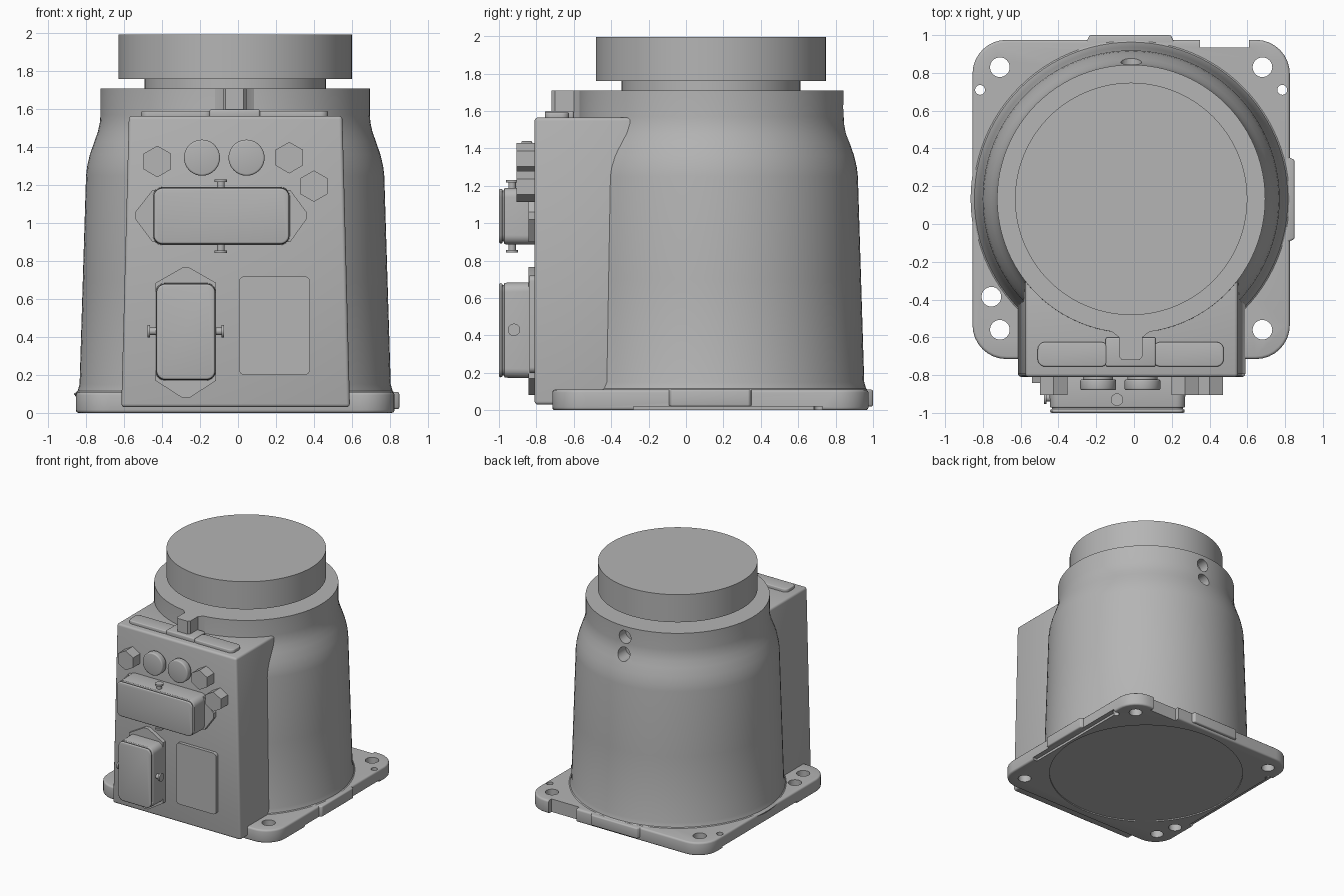
import bpy, bmesh, math
from mathutils import Matrix, Vector

cube = bpy.data.objects.get("Cube")
if cube:
    bpy.data.objects.remove(cube)

grey = bpy.data.materials.new("cast_grey")
grey.use_nodes = True
grey.diffuse_color = (0.46, 0.46, 0.46, 1)
grey.node_tree.nodes["Principled BSDF"].inputs["Base Color"].default_value = (0.46, 0.46, 0.46, 1)

CX, CY = -0.015, 0.133      # axis of the round body
WALL = -0.81                # front wall of the housing


def activate(ob):
    bpy.ops.object.select_all(action='DESELECT')
    ob.select_set(True)
    bpy.context.view_layer.objects.active = ob


def finish(name, bm, bevel=0.0, segments=3):
    bmesh.ops.recalc_face_normals(bm, faces=bm.faces[:])
    me = bpy.data.meshes.new(name)
    bm.to_mesh(me)
    bm.free()
    me.materials.append(grey)
    ob = bpy.data.objects.new(name, me)
    bpy.context.collection.objects.link(ob)
    activate(ob)
    if bevel:
        m = ob.modifiers.new("round_edges", 'BEVEL')
        m.width, m.segments = bevel, segments
        m.limit_method, m.angle_limit = 'ANGLE', math.radians(40)
        bpy.ops.object.modifier_apply(modifier=m.name)
    bpy.ops.object.shade_smooth_by_angle(angle=math.radians(32))
    return ob


def prism(name, pts, lo, hi, axis='z', bevel=0.0, scale_end=1.0):
    """Extrude a 2D outline along z, or an xz outline along y."""
    bm = bmesh.new()
    mid = sum((Vector(p) for p in pts), Vector((0, 0))) / len(pts)
    rings = []
    for w, s in ((lo, 1.0), (hi, scale_end)):
        flat = [mid + (Vector(p) - mid) * s for p in pts]
        rings.append([bm.verts.new((p.x, p.y, w) if axis == 'z' else (p.x, w, p.y)) for p in flat])
    a, b = rings
    bm.faces.new(a)
    bm.faces.new(b)
    for i in range(len(a)):
        j = (i + 1) % len(a)
        bm.faces.new((a[i], a[j], b[j], b[i]))
    return finish(name, bm, bevel)


def rounded(x0, x1, y0, y1, r, n=8):
    pts = []
    for k, (cx, cy) in enumerate(((x1 - r, y1 - r), (x0 + r, y1 - r), (x0 + r, y0 + r), (x1 - r, y0 + r))):
        for i in range(n + 1):
            t = (k + i / n) * math.pi / 2
            pts.append((cx + r * math.cos(t), cy + r * math.sin(t)))
    return pts


def ngon(cx, cy, r, n=32, turn=0.0):
    return [(cx + r * math.cos(turn + math.tau * i / n), cy + r * math.sin(turn + math.tau * i / n))
            for i in range(n)]


def box(x0, x1, y0, y1):
    return [(x0, y0), (x1, y0), (x1, y1), (x0, y1)]


def lathe(name, profile, steps=96):
    bm = bmesh.new()
    vs = [bm.verts.new((CX + r, CY, z)) for r, z in profile]
    es = [bm.edges.new(p) for p in zip(vs, vs[1:])]
    bmesh.ops.spin(bm, geom=vs + es, cent=(CX, CY, 0), axis=(0, 0, 1), angle=math.tau, steps=steps)
    bmesh.ops.remove_doubles(bm, verts=bm.verts[:], dist=0.0005)
    return finish(name, bm)


def cut(ob, cutters):
    for c in cutters:
        activate(ob)
        m = ob.modifiers.new("cut", 'BOOLEAN')
        m.operation, m.solver, m.object = 'DIFFERENCE', 'EXACT', c
        bpy.ops.object.modifier_apply(modifier=m.name)
        bpy.data.objects.remove(c)
    activate(ob)
    bpy.ops.object.shade_smooth_by_angle(angle=math.radians(32))


# Round body with flared shoulder, and the two blind holes at the back
body = lathe("round_body", [(0, 0.01), (0.79, 0.01), (0.85, 0.1), (0.83, 0.116), (0.82, 0.15), (0.803, 0.7),
                            (0.786, 1.25), (0.78, 1.3), (0.766, 1.36), (0.742, 1.43), (0.724, 1.48),
                            (0.713, 1.53), (0.71, 1.57), (0.71, 1.71), (0, 1.71)])
cut(body, [prism("hole_cutter", ngon(CX, z, 0.055), CY + 0.62, CY + 0.9, 'y') for z in (1.62, 1.48)])

# Neck and turntable on top
lathe("neck", [(0, 1.69), (0.478, 1.69), (0.478, 1.78), (0, 1.78)])
lathe("turntable", [(0, 1.76), (0.615, 1.76), (0.615, 1.995), (0, 1.995)], 128)

# Base plate with bolt holes, notch and relieved edges
plate = prism("base_plate", rounded(-0.855, 0.825, -0.715, 0.975, 0.18), 0, 0.11, bevel=0.015)
holes = [(-0.71, 0.83, 0.052), (0.68, 0.83, 0.052), (-0.755, -0.385, 0.052), (-0.71, -0.56, 0.052),
         (0.68, -0.56, 0.052), (-0.815, 0.71, 0.026), (0.785, 0.71, 0.026)]
cutters = [prism("bolt_cutter", ngon(x, y, r), -0.1, 0.3) for x, y, r in holes]
cutters.append(prism("centre_cutter", ngon(CX, CY, 0.777, 96), -0.1, 0.3))
cutters.append(prism("notch_cutter", box(0.35, 0.61, 0.935, 1.1), -0.1, 0.3))
for x0, x1 in ((-1.0, -0.815), (0.785, 1.0)):
    cutters.append(prism("edge_cutter", box(x0, x1, -0.28, 0.73), -0.1, 0.02))
cut(plate, cutters)
prism("side_pad", [(0.78, -0.11), (0.85, -0.08), (0.85, 0.34), (0.78, 0.37)], 0.02, 0.11, bevel=0.01)
prism("back_pad", [(-0.27, 0.93), (-0.235, 1.0), (0.195, 1.0), (0.23, 0.93)], 0.02, 0.11, bevel=0.01)

# Tapered front housing
prism("front_housing", [(-0.615, 0.03), (0.59, 0.03), (0.55, 1.565), (-0.575, 1.565)],
      WALL, -0.2, 'y', bevel=0.018)

# Key tab and raised strips on the housing top
prism("key_tab", [(-0.17, -0.54), (-0.11, -0.575), (-0.08, -0.6), (-0.08, -0.7), (-0.065, -0.72),
                  (0.03, -0.72), (0.045, -0.7), (0.045, -0.6), (0.075, -0.575), (0.14, -0.54)], 1.55, 1.71)
for x0, x1 in ((-0.51, -0.135), (0.1, 0.475)):
    prism("top_strip", rounded(x0, x1, -0.755, -0.625, 0.04), 1.55, 1.592, bevel=0.008)
prism("strip_bridge", box(-0.15, 0.115, -0.755, -0.6), 1.55, 1.6, bevel=0.01)


# Connectors: flange, tapered shell, groove, cap
def connector(name, flange, x0, x1, z0, z1):
    prism(name + "_flange", flange, WALL + 0.02, -0.843, 'y')
    prism(name + "_shell", rounded(x0, x1, z0, z1, 0.05), WALL + 0.02, -0.972, 'y', 0.006, 0.985)
    g = 0.016
    prism(name + "_groove", rounded(x0 + g, x1 - g, z0 + g, z1 - g, 0.04), -0.95, -0.985, 'y')
    g = 0.006
    prism(name + "_cap", rounded(x0 + g, x1 - g, z0 + g, z1 - g, 0.045), -0.98, -1.0, 'y', 0.01)


def screw(name, base, direction):
    """Thin locking pin with a flat head."""
    bm = bmesh.new()
    d = Vector(direction)
    rot = d.to_track_quat('Z', 'Y').to_matrix().to_4x4()
    for r, length, start in ((0.02, 0.05, -0.02), (0.033, 0.014, 0.028)):
        place = Matrix.Translation(Vector(base) + d * (start + length / 2)) @ rot
        bmesh.ops.create_cone(bm, cap_ends=True, segments=24, radius1=r, radius2=r, depth=length, matrix=place)
    finish(name, bm)


connector("wide_connector", [(-0.54, 1.02), (-0.54, 1.06), (-0.45, 1.175), (0.275, 1.175),
                             (0.36, 1.06), (0.36, 1.02), (0.275, 0.9), (-0.45, 0.9)], -0.45, 0.275, 0.885, 1.19)
connector("tall_connector", [(-0.295, 0.765), (-0.255, 0.765), (-0.115, 0.685), (-0.115, 0.17),
                             (-0.255, 0.08), (-0.295, 0.08), (-0.435, 0.17), (-0.435, 0.685)],
          -0.435, -0.115, 0.17, 0.685)
for s in (-1, 1):
    screw("wide_connector_pin", (-0.09, -0.93, 1.037 + s * 0.152), (0, 0, s))
    screw("tall_connector_pin", (-0.275 + s * 0.16, -0.92, 0.43), (s, 0, 0))

# Cover panel, round plugs and hex plugs
prism("cover_panel", rounded(0.005, 0.38, 0.2, 0.72, 0.03), WALL + 0.02, -0.838, 'y')
for x in (-0.19, 0.045):
    prism("round_plug_neck", ngon(x, 1.345, 0.08, 40), WALL + 0.02, -0.84, 'y')
    prism("round_plug", ngon(x, 1.345, 0.095, 40), -0.822, -0.88, 'y', 0.01)
for x, z in ((-0.425, 1.325), (0.27, 1.345), (0.4, 1.195)):
    prism("hex_plug", ngon(x, z, 0.083, 6, math.pi / 6), WALL + 0.02, -0.905, 'y')
